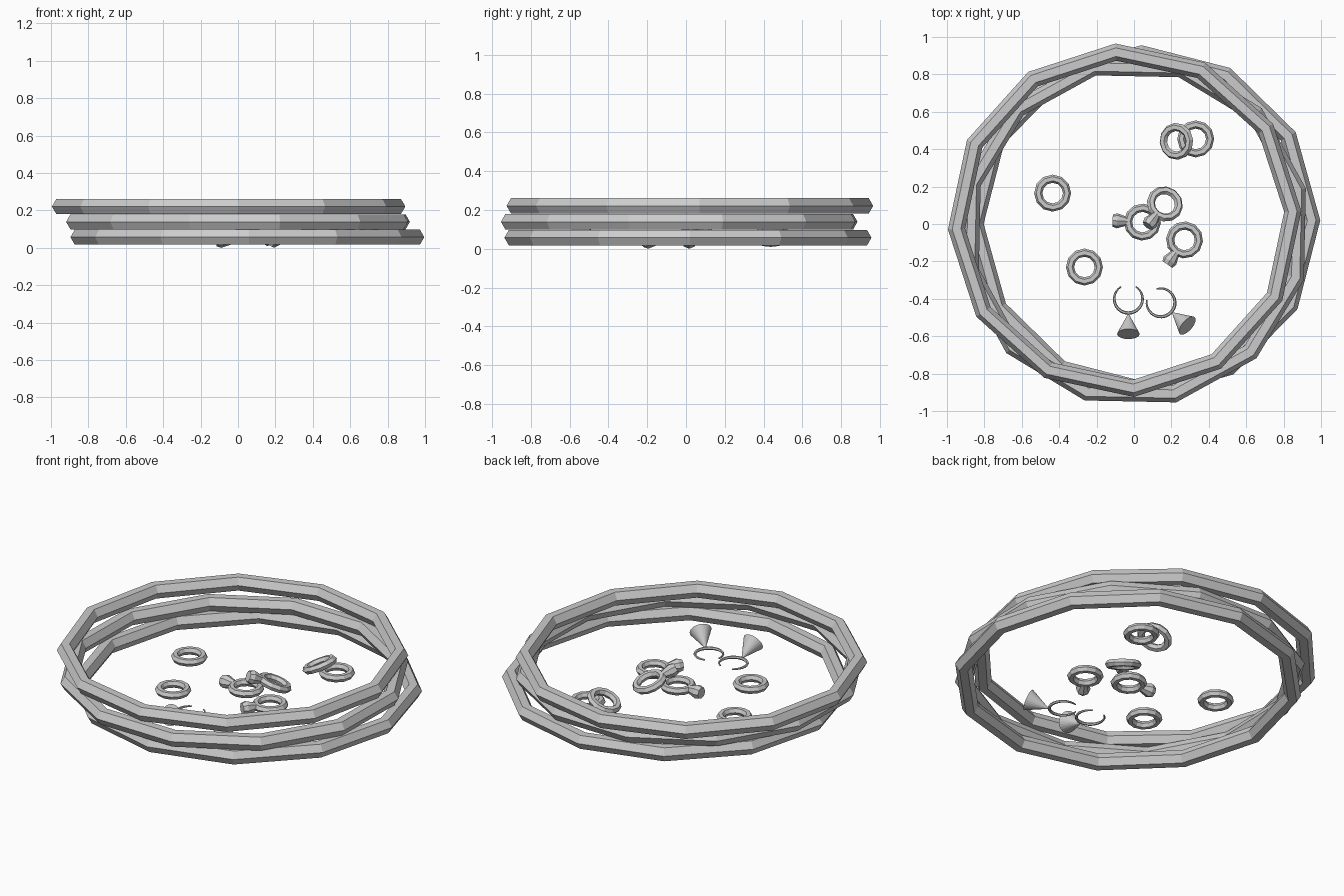
import bpy, bmesh
from math import pi, cos, sin, radians
from mathutils import Matrix, Vector

if "Cube" in bpy.data.objects:
    bpy.data.objects.remove(bpy.data.objects["Cube"])


def make_object(name, bm, matrix):
    bmesh.ops.recalc_face_normals(bm, faces=bm.faces)
    mesh = bpy.data.meshes.new(name)
    bm.to_mesh(mesh)
    bm.free()
    ob = bpy.data.objects.new(name, mesh)
    ob.matrix_world = matrix
    bpy.context.collection.objects.link(ob)
    return ob


def sweep(name, matrix, major, minor, segs, sides, gap=0.0):
    """Torus around local z; a gap leaves a tapered opening centred on local -x."""
    bm = bmesh.new()
    count = segs + 1 if gap else segs
    loops = []
    for i in range(count):
        t = i / segs
        a = -pi + gap + t * 2 * (pi - gap) if gap else 2 * pi * t
        r = minor * (0.45 + 0.55 * sin(pi * t)) if gap else minor
        loops.append([bm.verts.new(((major + r * cos(b)) * cos(a),
                                    (major + r * cos(b)) * sin(a), r * sin(b)))
                      for b in (2 * pi * j / sides for j in range(sides))])
    for i in range(segs):
        p, q = loops[i], loops[(i + 1) % count]
        for j in range(sides):
            k = (j + 1) % sides
            bm.faces.new((p[j], q[j], q[k], p[k]))
    if gap:
        bm.faces.new(loops[0])
        bm.faces.new(loops[-1])
    return make_object(name, bm, matrix)


def turned(name, matrix, profile, sides):
    """Solid turned around local x from (x, radius) points."""
    bm = bmesh.new()
    loops = [[bm.verts.new((x, r * cos(2 * pi * j / sides), r * sin(2 * pi * j / sides)))
              for j in range(sides)] for x, r in profile]
    for p, q in zip(loops, loops[1:]):
        for j in range(sides):
            k = (j + 1) % sides
            bm.faces.new((p[j], p[k], q[k], q[j]))
    bm.faces.new(loops[0])
    bm.faces.new(loops[-1])
    return make_object(name, bm, matrix)


def placed(x, y, z, turn=0.0, tilt=0.0):
    """Turn about z; tilt lifts the local +x side."""
    return (Matrix.Translation((x, y, z)) @ Matrix.Rotation(radians(turn), 4, 'Z')
            @ Matrix.Rotation(radians(-tilt), 4, 'Y'))


# Stack of three bangles
for name, x, y, z, turn in (("bangle_bottom", 0.05, 0.01, 0.057, 0.6),
                            ("bangle_middle", 0.0, -0.035, 0.139, 13.8),
                            ("bangle_top", -0.05, 0.02, 0.221, 3.0)):
    sweep(name, placed(x, y, z, turn), 0.90, 0.046, 12, 6)

# Finger rings, some leaning on a neighbour: x, y, z, turn, tilt, has gem
rings = [(-0.435, 0.165, 0.04, 0, 0, False),
         (-0.265, -0.23, 0.04, 0, 0, False),
         (0.33, 0.455, 0.04, 0, 0, False),
         (0.227, 0.442, 0.064, 5, 25, False),
         (0.045, 0.01, 0.04, 177, 0, True),
         (0.27, -0.085, 0.04, 235, 0, True),
         (0.165, 0.107, 0.066, 232, 22, True)]
for i, (x, y, z, turn, tilt, gem) in enumerate(rings, 1):
    m = placed(x, y, z, turn, tilt)
    sweep(f"finger_ring_{i}", m, 0.077, 0.022, 12, 6)
    if gem:
        turned(f"gem_{i}", m, [(0.08, 0.022), (0.135, 0.04), (0.16, 0.032)], 8)

# Pair of earrings: open hoop with a cone drop
for i, (x, y, turn) in enumerate(((-0.03, -0.40, 270), (0.143, -0.42, 319)), 1):
    m = placed(x, y, 0.035, turn)
    sweep(f"earring_hoop_{i}", m, 0.076, 0.009, 20, 6, gap=radians(31))
    drop = m @ placed(0.083, 0, 0, 0, 27)
    turned(f"earring_drop_{i}", drop, [(0, 0.003), (0.118, 0.06)], 24)
